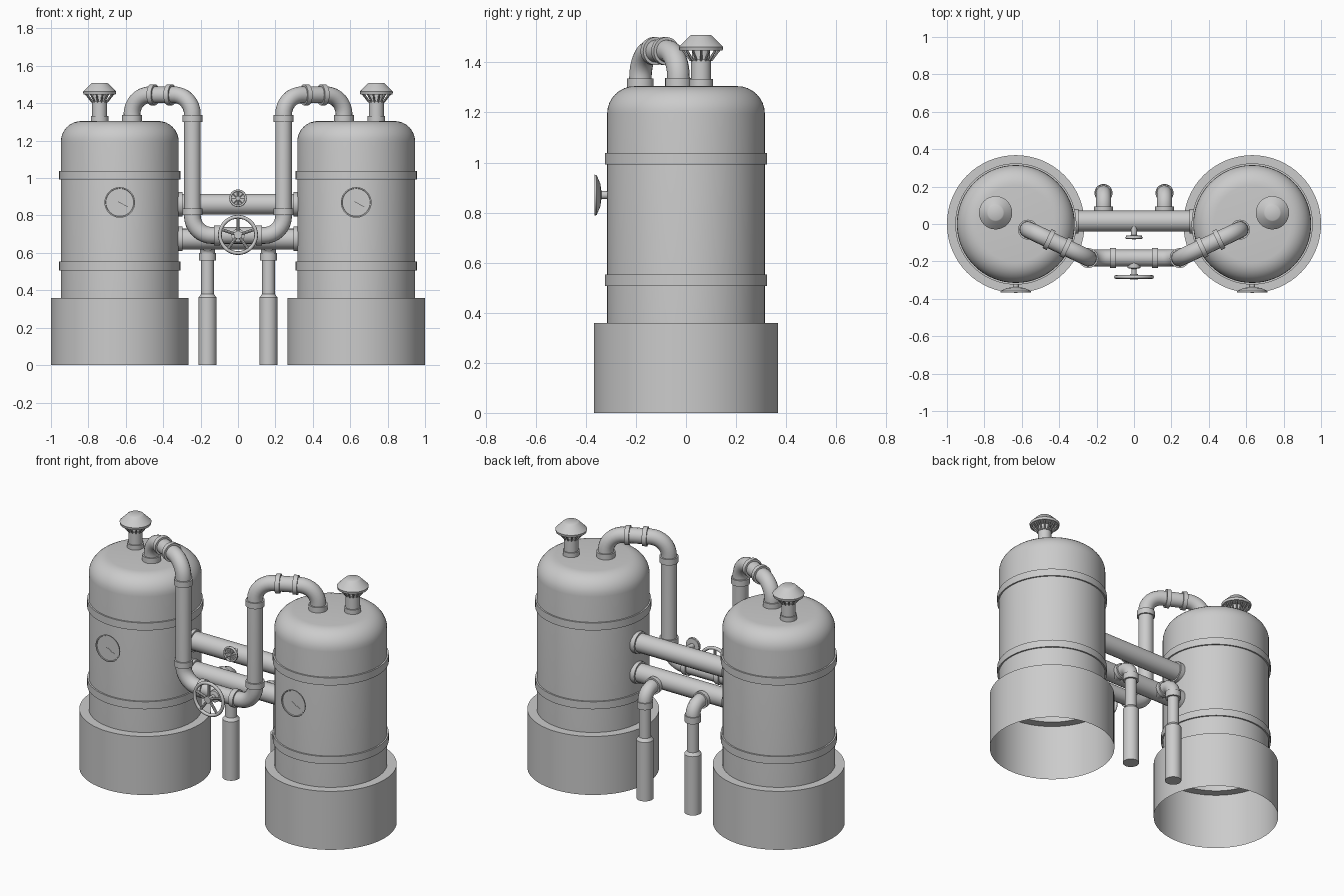
import bpy, bmesh, math
from mathutils import Vector

if "Cube" in bpy.data.objects:
    bpy.data.objects.remove(bpy.data.objects["Cube"])

metal = bpy.data.materials.new("plain_grey_metal")
metal.diffuse_color = (0.6, 0.6, 0.6, 1)
metal.use_nodes = True
metal.node_tree.nodes["Principled BSDF"].inputs["Base Color"].default_value = metal.diffuse_color


def finish(ob, angle=35):
    ob.data.materials.clear()
    ob.data.materials.append(metal)
    bpy.ops.object.select_all(action='DESELECT')
    ob.select_set(True)
    bpy.context.view_layer.objects.active = ob
    bpy.ops.object.shade_smooth_by_angle(angle=math.radians(angle))
    return ob


def lathe(name, profile, origin, axis=(0, 0, 1), n=32):
    """Revolve (radius, height) points, listed from low to high, about an axis."""
    bm = bmesh.new()
    rings = [[bm.verts.new((r * math.cos(2 * math.pi * j / n),
                            r * math.sin(2 * math.pi * j / n), h))
              for j in range(n)] for r, h in profile]
    for a, b in zip(rings, rings[1:]):
        for j in range(n):
            k = (j + 1) % n
            bm.faces.new((a[j], a[k], b[k], b[j]))
    bmesh.ops.remove_doubles(bm, verts=bm.verts, dist=1e-6)
    q = Vector((0, 0, 1)).rotation_difference(Vector(axis))
    for v in bm.verts:
        v.co = q @ v.co + Vector(origin)
    me = bpy.data.meshes.new(name)
    bm.to_mesh(me)
    bm.free()
    ob = bpy.data.objects.new(name, me)
    bpy.context.collection.objects.link(ob)
    return finish(ob)


def disc(name, r, length, origin, axis=(0, 0, 1), n=32):
    """Closed cylinder centred on origin."""
    h = length / 2
    return lathe(name, [(0, -h), (r, -h), (r, h), (0, h)], origin, axis, n)


def pipe(name, points, r, bend=0.0, res=4):
    """Round pipe along a polyline with rounded corners."""
    pts = [Vector(p) for p in points]
    path = [pts[0]]
    for a, p, b in zip(pts, pts[1:], pts[2:]):
        u, v = (a - p).normalized(), (b - p).normalized()
        half = u.angle(v) / 2
        rad = bend * math.tan(half)
        c = p + (u + v).normalized() * (bend / math.cos(half))
        s, e = p + u * bend - c, p + v * bend - c
        ang = s.angle(e)
        for i in range(9):
            t = i / 8
            d = (s * math.sin((1 - t) * ang) + e * math.sin(t * ang)) / math.sin(ang)
            path.append(c + d.normalized() * rad)
    path.append(pts[-1])
    cu = bpy.data.curves.new(name, 'CURVE')
    cu.dimensions = '3D'
    cu.bevel_depth = r
    cu.bevel_resolution = res
    cu.use_fill_caps = True
    sp = cu.splines.new('POLY')
    sp.points.add(len(path) - 1)
    for q, p in zip(sp.points, path):
        q.co = (*p, 1)
    ob = bpy.data.objects.new(name, cu)
    bpy.context.collection.objects.link(ob)
    bpy.ops.object.select_all(action='DESELECT')
    ob.select_set(True)
    bpy.context.view_layer.objects.active = ob
    bpy.ops.object.convert(target='MESH')
    return finish(bpy.context.view_layer.objects.active)


def handwheel(name, centre, r, rim, spokes):
    """Ring with spokes and hub, facing the front."""
    c = Vector(centre)
    bpy.ops.mesh.primitive_torus_add(location=c, rotation=(math.pi / 2, 0, 0),
                                     major_radius=r - rim, minor_radius=rim,
                                     major_segments=36, minor_segments=8)
    ob = bpy.context.object
    ob.name = name + "_rim"
    finish(ob, 60)
    for i in range(spokes):
        a = math.pi / 2 + 2 * math.pi * i / spokes
        tip = c + Vector((math.cos(a), 0, math.sin(a))) * (r - rim)
        pipe(name + "_spoke", [c, tip], rim * 0.8, res=2)
    disc(name + "_hub", r * 0.2, rim * 3, c, (0, -1, 0), 16)


FRONT = (0, -1, 0)
UX, UY, UZ, TOPZ, LOWZ = 0.244, -0.182, 0.693, 1.445, 0.675

for s in (-1, 1):
    tx = s * 0.632
    # hollow plinth and round-shouldered tank
    lathe("tank_base", [(0.368, 0), (0.368, 0.36), (0.315, 0.36)], (tx, 0, 0), n=64)
    shoulder = [(0.205 + 0.11 * math.cos(a), 1.195 + 0.11 * math.sin(a))
                for a in (math.pi / 2 * i / 8 for i in range(9))]
    lathe("tank_body", [(0.315, 0.36)] + shoulder + [(0, 1.306)], (tx, 0, 0), n=64)
    for z in (0.53, 1.015):
        lathe("tank_band", [(0.314, -0.023), (0.324, -0.023), (0.324, 0.023),
                            (0.314, 0.023)], (tx, 0, z), n=64)

    # dial on the tank front with needle
    lathe("dial", [(0.016, 0.3), (0.016, 0.338), (0.045, 0.342), (0.08, 0.357),
                   (0.082, 0.366), (0.076, 0.366), (0.074, 0.362), (0, 0.362)],
          (tx, 0, 0.87), FRONT)
    pipe("dial_needle", [(tx - 0.01, -0.363, 0.875), (tx + 0.045, -0.363, 0.845)], 0.002, res=1)

    # vent with ribbed cap
    vx, vy = s * 0.74, 0.06
    lathe("vent_stem", [(0.047, 1.29), (0.047, 1.333), (0.04, 1.333), (0.04, 1.405),
                        (0.045, 1.405), (0.045, 1.412), (0.036, 1.412), (0.036, 1.45)], (vx, vy, 0))
    lathe("vent_cap", [(0, 1.447), (0.086, 1.447), (0.089, 1.462), (0.046, 1.505),
                       (0.04, 1.509), (0, 1.509)], (vx, vy, 0))
    for i in range(14):
        a = 2 * math.pi * i / 14
        d = Vector((math.cos(a), math.sin(a), 0))
        o = Vector((vx, vy, 0))
        pipe("vent_rib", [o + d * 0.042 + Vector((0, 0, 1.408)),
                          o + d * 0.075 + Vector((0, 0, 1.45))], 0.005, res=1)

    # collars on the overhead pipe
    a, b = Vector((s * 0.567, -0.03, TOPZ)), Vector((s * UX, UY, TOPZ))
    disc("pipe_collar", 0.053, 0.05, (a.x, a.y, 1.313))
    disc("pipe_collar", 0.053, 0.036, (b.x, b.y, 1.318))
    disc("pipe_collar", 0.053, 0.036, (b.x, b.y, 0.82))
    for t in (0.35, 0.63):
        disc("pipe_collar", 0.056, 0.026, a.lerp(b, t), (b - a).normalized())
    disc("pipe_collar", 0.054, 0.03, (s * 0.112, UY, UZ), (1, 0, 0))

    # end flanges of the cross pipes
    for z in (0.86, LOWZ):
        disc("cross_pipe_flange", 0.065, 0.03, (s * 0.312, 0.015, z), (1, 0, 0))

    # drain pipe with thick foot
    dx, dy = s * 0.163, 0.166
    pipe("drain_elbow", [(dx, 0.03, 0.66), (dx, dy, 0.66), (dx, dy, 0.57)], 0.041, 0.065)
    disc("drain_collar", 0.05, 0.025, (dx, 0.082, 0.66), (0, 1, 0))
    disc("drain_collar", 0.046, 0.04, (dx, dy, 0.58))
    lathe("drain_leg", [(0, 0), (0.048, 0), (0.048, 0.362), (0.034, 0.38), (0.034, 0.57)],
          (dx, dy, 0))

# overhead pipe from one tank to the other
half = [(0.567, -0.03, 1.29), (0.567, -0.03, TOPZ), (UX, UY, TOPZ), (UX, UY, UZ)]
pipe("overhead_pipe", half + [(-x, y, z) for x, y, z in reversed(half)], 0.045, 0.105, res=6)

# straight cross pipes
for z in (0.86, LOWZ):
    pipe("cross_pipe", [(-0.34, 0.015, z), (0.34, 0.015, z)], 0.056, res=6)

# main valve: stem and five-spoke wheel
lathe("valve_stem", [(0.035, 0.18), (0.035, 0.235), (0.014, 0.24), (0.014, 0.295), (0, 0.295)],
      (0, 0, UZ), FRONT, 20)
handwheel("valve_wheel", (0, -0.283, UZ + 0.003), 0.107, 0.01, 5)

# small valve on the upper cross pipe
lathe("small_valve_stem", [(0.016, 0.0), (0.016, 0.06), (0.044, 0.062), (0.044, 0.072),
                           (0, 0.072)], (0, 0, 0.892), FRONT, 24)
handwheel("small_valve_wheel", (0, -0.074, 0.892), 0.047, 0.006, 8)
